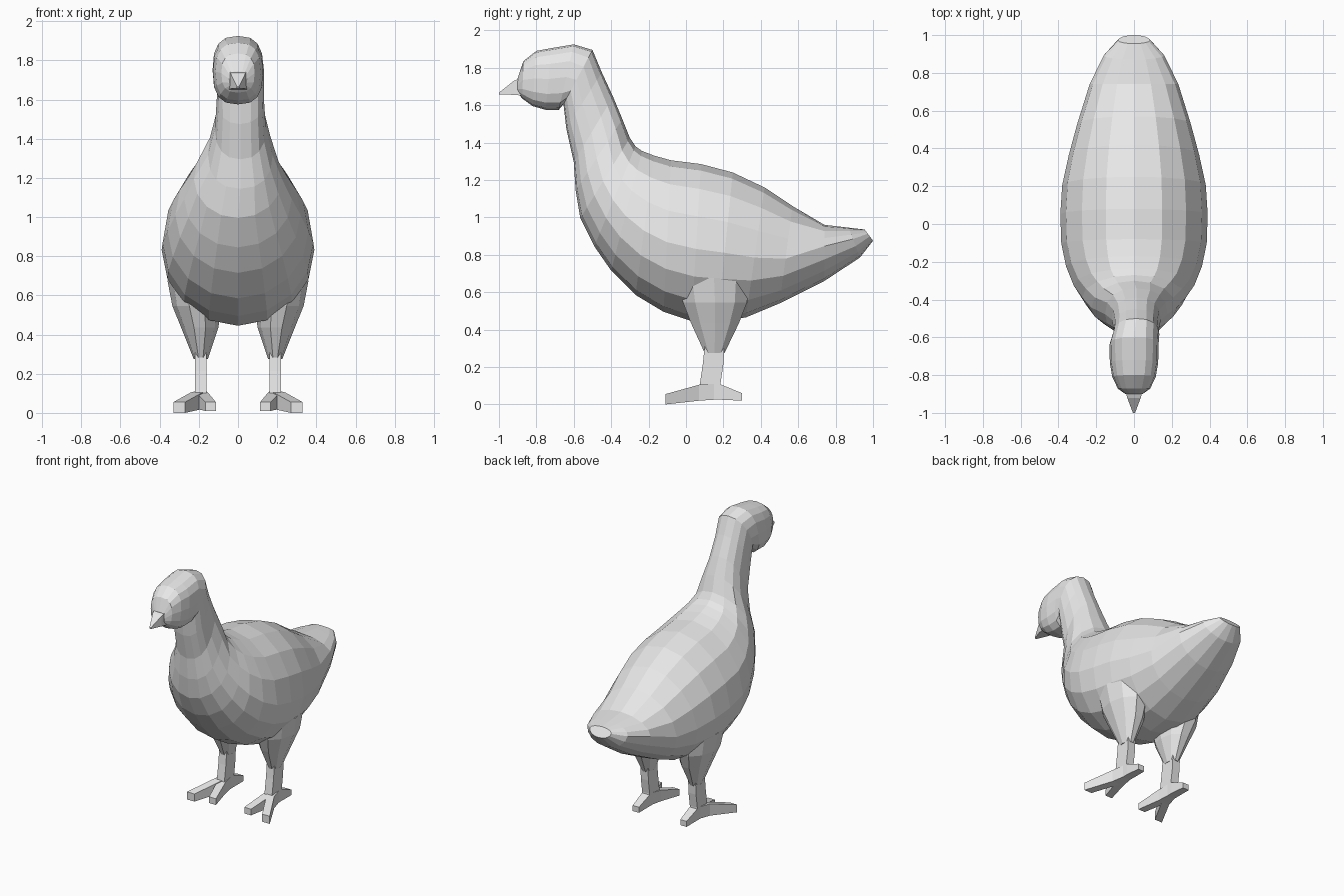
import bpy, bmesh
from math import sin, cos, pi, copysign
from mathutils import Vector

if "Cube" in bpy.data.objects:
    bpy.data.objects.remove(bpy.data.objects["Cube"])

grey = bpy.data.materials.new("plain grey")
grey.use_nodes = True
grey.diffuse_color = (0.8, 0.8, 0.8, 1)
grey.node_tree.nodes["Principled BSDF"].inputs["Base Color"].default_value = (0.8, 0.8, 0.8, 1)


def loft(name, rings, mirror=False):
    """Skin a list of equal-sized point rings and cap both ends."""
    bm = bmesh.new()
    loops = [[bm.verts.new(p) for p in ring] for ring in rings]
    n = len(loops[0])
    for a, b in zip(loops, loops[1:]):
        for i in range(n):
            j = (i + 1) % n
            bm.faces.new((a[i], a[j], b[j], b[i]))
    bm.faces.new(loops[0])
    bm.faces.new(loops[-1])
    bmesh.ops.recalc_face_normals(bm, faces=bm.faces)
    mesh = bpy.data.meshes.new(name)
    bm.to_mesh(mesh)
    bm.free()
    mesh.materials.append(grey)
    obj = bpy.data.objects.new(name, mesh)
    bpy.context.collection.objects.link(obj)
    if mirror:
        obj.modifiers.new("Mirror", "MIRROR")
    return obj


def section(by, bz, ty, tz, width, mid, power, shift=0, n=16):
    """Oval between an underside point and an upper point, widest at mid."""
    low, high = Vector((shift, by, bz)), Vector((shift, ty, tz))
    ring = []
    for i in range(n):
        a = 2 * pi * i / n - pi / 2
        s, c = (copysign(abs(v) ** power, v) for v in (sin(a), cos(a)))
        u = mid + s * (1 - mid if s > 0 else mid)
        ring.append(low.lerp(high, u) + Vector((width * c, 0, 0)))
    return ring


def oval(x, y, z, rx, ry, n=10):
    return [(x + rx * cos(2 * pi * i / n), y + ry * sin(2 * pi * i / n), z) for i in range(n)]


def slab(x, y0, y1, z, half):
    return [(x - half, y0, z), (x + half, y0, z), (x + half, y1, z), (x - half, y1, z)]


def upright(x, y, z0, z1, half):
    return [(x - half, y, z0), (x + half, y, z0), (x + half, y, z1), (x - half, y, z1)]


# Body from tail to breast: underside y, z, back y, z, half width
trunk = [
    (1.0, .88, .955, .94, .085), (.93, .79, .87, .95, .16), (.74, .665, .74, .965, .235),
    (.5, .545, .57, 1.065, .30), (.32, .47, .42, 1.165, .345), (.17, .45, .25, 1.245, .38),
    (.03, .45, .08, 1.29, .39), (-.12, .5, -.08, 1.31, .385), (-.27, .59, -.17, 1.335, .36),
    (-.4, .72, -.235, 1.36, .32), (-.49, .85, -.27, 1.385, .275), (-.565, 1.0, -.3, 1.43, .225)]
# Neck, leaning forward
neck = [
    (-.59, 1.15, -.34, 1.53, .165), (-.6, 1.3, -.39, 1.65, .13),
    (-.64, 1.48, -.45, 1.78, .12), (-.655, 1.61, -.5, 1.9, .122)]
# Head, from nape to face
head = [
    (-.68, 1.58, -.6, 1.93, .13), (-.75, 1.58, -.72, 1.91, .128), (-.82, 1.60, -.8, 1.895, .115),
    (-.875, 1.64, -.87, 1.84, .085), (-.9, 1.67, -.9, 1.75, .045)]

rings = [section(*s, .62 if i < 3 else .46, 1) for i, s in enumerate(trunk)]
rings += [section(*s, .45, .85, .012) for s in neck]
rings += [section(*s, .5, .75) for s in head]
loft("body_neck_and_head", rings)

# Beak
loft("beak", [upright(0, -.86, 1.655, 1.76, .05), upright(0, -.92, 1.66, 1.735, .036),
              upright(0, -1.0, 1.663, 1.672, .006)])

# Thighs
loft("thighs", [oval(.215, .15, .68, .145, .2), oval(.21, .155, .55, .125, .18),
                oval(.195, .155, .44, .095, .135), oval(.19, .153, .28, .036, .056)], True)

# Shanks
loft("shanks", [slab(.19, .1, .205, .32, .03), slab(.19, .09, .2, .22, .03),
                slab(.19, .075, .185, .12, .03), slab(.19, .06, .19, .035, .03)], True)

# Toes: two forward, one back
loft("outer_toes", [upright(.19, .15, .03, .115, .03), upright(.21, .07, .025, .11, .03),
                    upright(.3, -.11, .005, .06, .03)], True)
loft("inner_toes", [upright(.19, .15, .03, .115, .03), upright(.18, .07, .025, .105, .03),
                    upright(.14, -.09, .015, .06, .027)], True)
loft("back_toes", [upright(.19, .13, .03, .12, .03), upright(.19, .19, .03, .11, .03),
                   upright(.19, .3, .025, .065, .025)], True)

# Settle exactly on the ground
for obj in bpy.context.collection.objects:
    if obj.type == "MESH" and grey.name in obj.data.materials:
        obj.location.z = -.005
